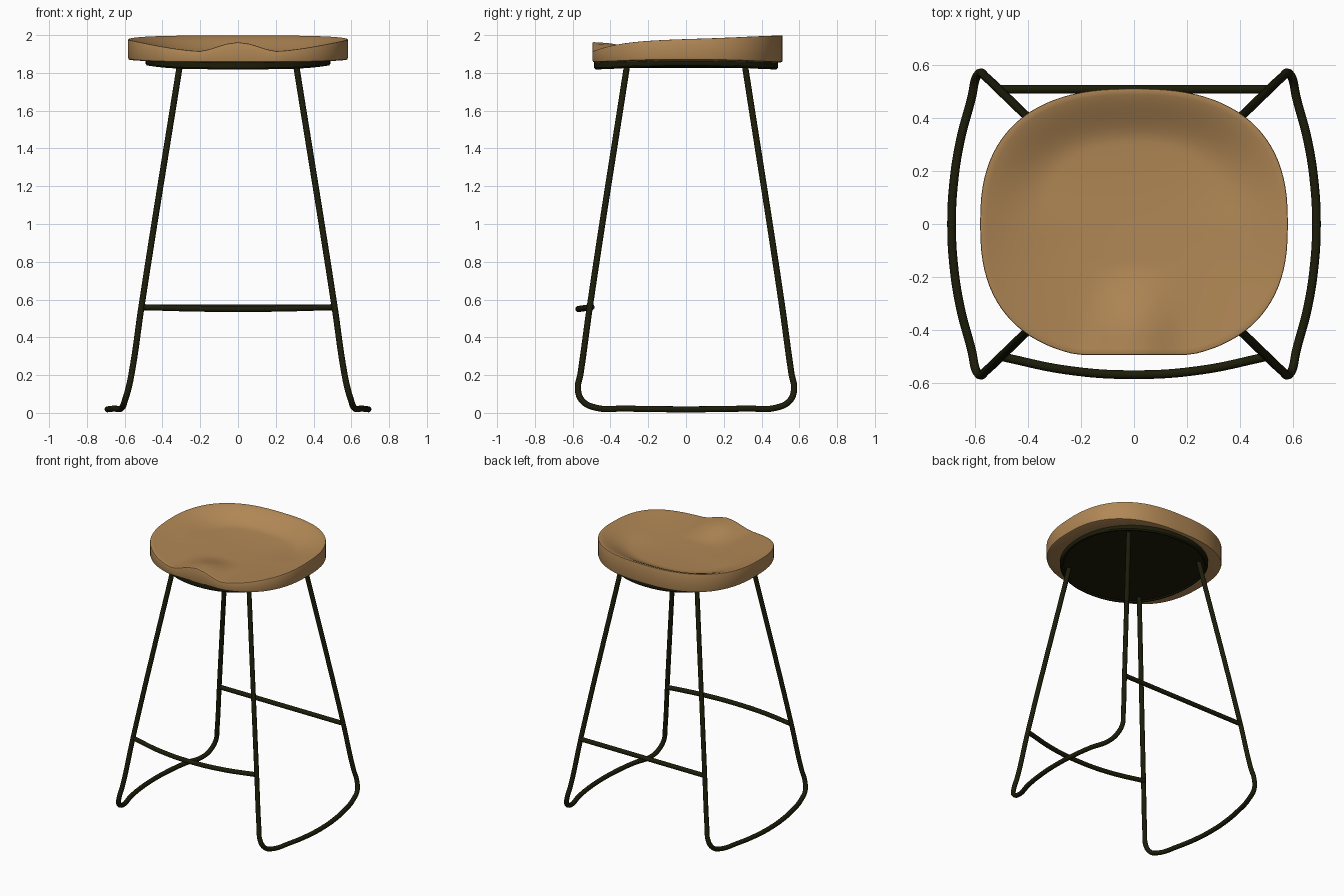
import bpy
import bmesh
from math import sin, cos, pi, copysign

cube = bpy.data.objects.get("Cube")
if cube:
    bpy.data.objects.remove(cube, do_unlink=True)


def make_material(name, rgb, roughness):
    mat = bpy.data.materials.new(name)
    mat.use_nodes = True
    mat.diffuse_color = (*rgb, 1)
    bsdf = mat.node_tree.nodes["Principled BSDF"]
    bsdf.inputs["Base Color"].default_value = (*rgb, 1)
    bsdf.inputs["Roughness"].default_value = roughness
    return mat


wood = make_material("warm wood", (0.44, 0.245, 0.092), 0.6)
metal = make_material("dark metal", (0.012, 0.012, 0.003), 0.5)


def outline(angle, half_x, half_y, front, squareness):
    """Rounded-square outline, cut straight across the front."""
    power = 2 / squareness
    x = half_x * copysign(abs(cos(angle)) ** power, cos(angle))
    y = half_y * copysign(abs(sin(angle)) ** power, sin(angle))
    return x, max(y, front)


def smoothstep(a, b, value):
    f = min(max((value - a) / (b - a), 0), 1)
    return f * f * (3 - 2 * f)


def finish(obj, mat, angle):
    obj.data.materials.clear()
    obj.data.materials.append(mat)
    bpy.ops.object.select_all(action="DESELECT")
    obj.select_set(True)
    bpy.context.view_layer.objects.active = obj
    bpy.ops.object.shade_smooth_by_angle(angle=angle)


def ring_solid(name, size, rings, mat, segments=96):
    """Bridge scaled outlines; each ring is (scale, height function of x, y, scale)."""
    bm = bmesh.new()
    loops = []
    for scale, height in rings:
        loop = []
        for i in range(segments):
            x, y = outline(2 * pi * i / segments, *size)
            x, y = x * scale, y * scale
            loop.append(bm.verts.new((x, y, height(x, y, scale))))
        loops.append(loop)
    for a, b in zip(loops, loops[1:]):
        for i in range(segments):
            j = (i + 1) % segments
            bm.faces.new((a[i], a[j], b[j], b[i]))
    bm.faces.new(loops[0])
    bm.faces.new(loops[-1])
    bmesh.ops.recalc_face_normals(bm, faces=bm.faces)
    mesh = bpy.data.meshes.new(name)
    bm.to_mesh(mesh)
    bm.free()
    obj = bpy.data.objects.new(name, mesh)
    bpy.context.collection.objects.link(obj)
    finish(obj, mat, 0.7)


def tube(name, points, radius=0.0165):
    curve = bpy.data.curves.new(name, "CURVE")
    curve.dimensions = "3D"
    curve.bevel_depth = radius
    curve.bevel_resolution = 3
    curve.resolution_u = 8
    curve.use_fill_caps = True
    spline = curve.splines.new("BEZIER")
    spline.bezier_points.add(len(points) - 1)
    for knot, point in zip(spline.bezier_points, points):
        knot.co = point
        knot.handle_left_type = knot.handle_right_type = "AUTO"
    obj = bpy.data.objects.new(name, curve)
    bpy.context.collection.objects.link(obj)
    bpy.ops.object.select_all(action="DESELECT")
    obj.select_set(True)
    bpy.context.view_layer.objects.active = obj
    bpy.ops.object.convert(target="MESH")
    finish(bpy.context.object, metal, 0.9)


# Seat: steep dish wall at the back, gentle at the sides, small pommel in front
def seat_top(x, y, t):
    d = max(0.5 - y / t, 0)
    rim = 2.0 - 0.022 * d - 0.065 * d ** 6 - 0.007 * (x / t / 0.58) ** 6
    floor = 1.902
    back = smoothstep(-0.1, 0.4, y / t)
    back_wall = 0.7 * smoothstep(0.6, 1.03, t) + 0.3 * t ** 2
    wall = back * back_wall + (1 - back) * t ** 2.6
    pommel = 0
    if abs(x) < 0.22:
        pommel = 0.048 * smoothstep(0.14, 0.43, -y) * (0.5 + 0.5 * cos(pi * x / 0.22))
    return floor + (rim - floor) * wall + pommel


def seat_bottom(x, y, t):
    return 1.856 + 0.013 * (x / 0.58) ** 4


seat_rings = [(0.02 + 0.97 * i / 28, seat_top) for i in range(29)]
seat_rings += [
    (0.997, lambda x, y, t: seat_top(x, y, t) - 0.002),
    (1.0, lambda x, y, t: seat_top(x, y, t) - 0.007),
    (1.0, lambda x, y, t: seat_bottom(x, y, t) + 0.012),
    (0.995, lambda x, y, t: seat_bottom(x, y, t) + 0.003),
    (0.98, seat_bottom),
    (0.7, seat_bottom),
    (0.02, seat_bottom),
]
ring_solid("seat", (0.582, 0.512, -0.495, 2.5), seat_rings, wood)


# Under-seat plate with a thin raised lip
def lip(x, y, t):
    return 1.819 + 0.022 * (x / 0.49) ** 4


def plate_face(x, y, t):
    return lip(x, y, t) + 0.008


plate_rings = [
    (0.02, lambda x, y, t: 1.864),
    (1.0, lambda x, y, t: 1.864),
    (1.0, plate_face),
    (0.985, lip),
    (0.965, lip),
    (0.95, plate_face),
    (0.7, plate_face),
    (0.4, plate_face),
    (0.02, plate_face),
]
ring_solid("seat_plate", (0.49, 0.487, -0.487, 2.15), plate_rings, metal)

# Side frames: two legs joined by a bowed floor rail, one bent tube each side
leg = [
    (0.308, 0.312, 1.84),
    (0.51, 0.508, 0.57),
    (0.563, 0.558, 0.21),
    (0.581, 0.572, 0.125),
    (0.599, 0.55, 0.065),
]
rail = [(0.69 - 0.1 * (y / 0.55) ** 2, y, 0.019 + 0.008 * (y / 0.45) ** 2)
        for y in (0.48, 0.32, 0.16, 0, -0.16, -0.32, -0.48)]
side = leg + rail + [(x, -y, z) for x, y, z in reversed(leg)]
for name, sign in (("left_leg_frame", 1), ("right_leg_frame", -1)):
    tube(name, [(sign * x, y, z) for x, y, z in side])

# Crossbars: straight at the back, bowed footrest at the front
tube("back_crossbar", [(-0.51, 0.51, 0.558), (0.51, 0.51, 0.558)])
tube("front_footrest", [(x, -0.57 + 0.07 * (x / 0.51) ** 2, 0.55 + 0.01 * (x / 0.51) ** 2)
                        for x in (-0.51, -0.25, 0, 0.25, 0.51)])
